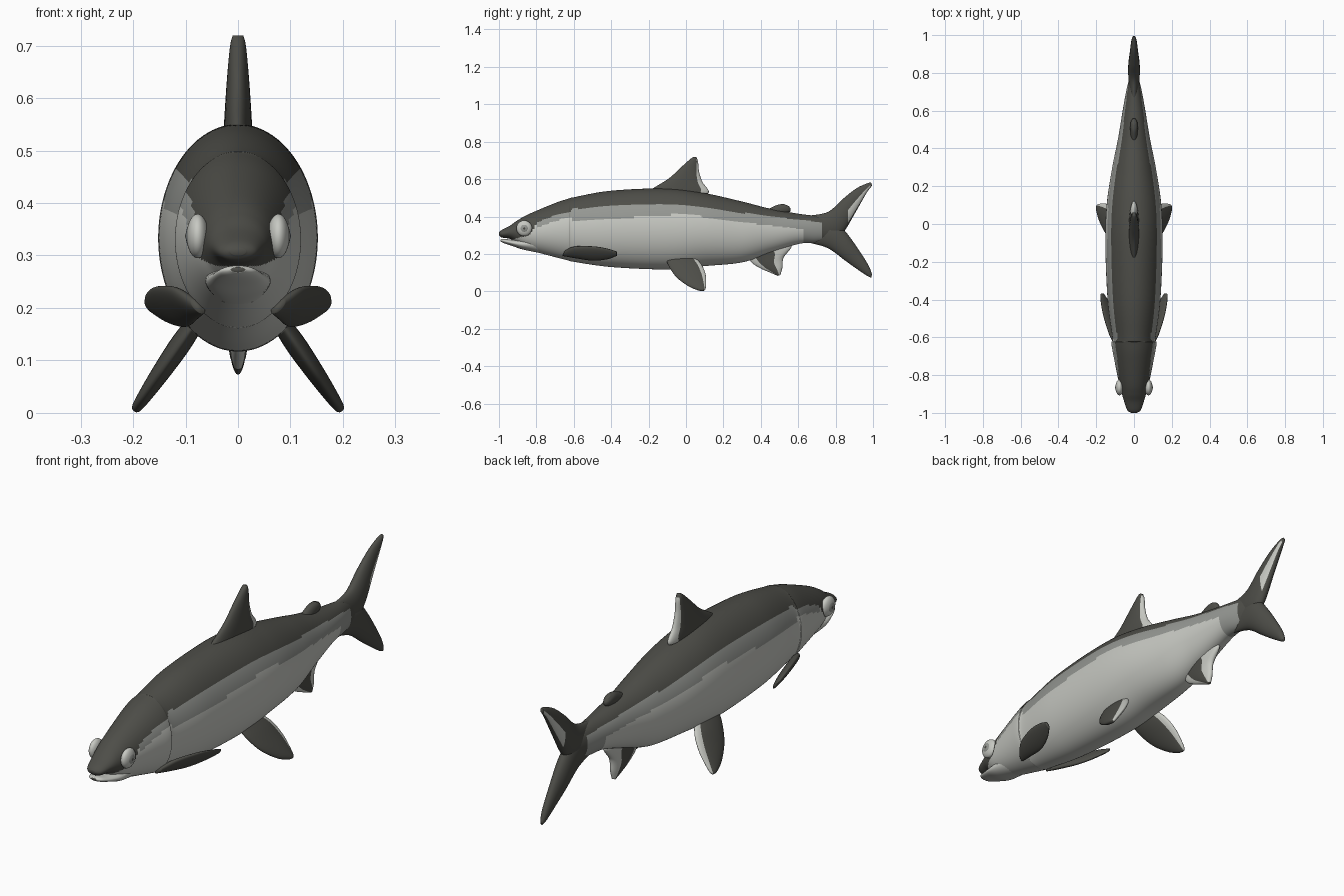
import bpy
import bmesh
import math
from mathutils import Vector

cube = bpy.data.objects.get("Cube")
if cube:
    bpy.data.objects.remove(cube)


def make_material(name, colour):
    mat = bpy.data.materials.new(name)
    mat.use_nodes = True
    mat.diffuse_color = (*colour, 1)
    mat.node_tree.nodes["Principled BSDF"].inputs["Base Color"].default_value = (*colour, 1)
    return mat


PALETTE = [
    make_material("dark olive grey", (0.075, 0.075, 0.065)),
    make_material("mid grey", (0.3, 0.31, 0.29)),
    make_material("pale silver", (0.57, 0.58, 0.54)),
]
DARK, MID, PALE = range(len(PALETTE))


def smooth_rows(rows, steps):
    """Refine rows of numbers with a Catmull-Rom spline."""
    rows = [Vector(r) for r in rows]
    result = []
    for i in range(len(rows) - 1):
        a, b = rows[max(i - 1, 0)], rows[i]
        c, d = rows[i + 1], rows[min(i + 2, len(rows) - 1)]
        for s in range(steps):
            t = s / steps
            result.append(b + (c - a) * (t / 2)
                          + (a * 2 - b * 5 + c * 4 - d) * (t * t / 2)
                          + (b * 3 - a - c * 3 + d) * (t ** 3 / 2))
    return result + [rows[-1]]


def line_at(points, y):
    """Height of a broken line at y."""
    for (ya, za), (yb, zb) in zip(points, points[1:]):
        if y <= yb:
            return za + (zb - za) * max(0, (y - ya) / (yb - ya))
    return points[-1][1]


def loft(name, rings, colour_rule):
    """Skin closed rings, cap both ends, colour the faces by a rule."""
    bm = bmesh.new()
    loops = [[bm.verts.new(p) for p in ring] for ring in rings]
    count = len(loops[0])
    for r, (low, high) in enumerate(zip(loops, loops[1:])):
        for i in range(count):
            j = (i + 1) % count
            face = bm.faces.new((low[i], low[j], high[j], high[i]))
            face.material_index = colour_rule(face.calc_center_median(),
                                              r / len(loops), (i + 0.5) / count)
    bm.faces.new(loops[0])
    bm.faces.new(loops[-1])
    bmesh.ops.recalc_face_normals(bm, faces=bm.faces)
    mesh = bpy.data.meshes.new(name)
    bm.to_mesh(mesh)
    bm.free()
    return finish(name, mesh)


def finish(name, mesh):
    obj = bpy.data.objects.new(name, mesh)
    bpy.context.collection.objects.link(obj)
    for mat in PALETTE:
        mesh.materials.append(mat)
    for poly in mesh.polygons:
        poly.use_smooth = True
    return obj


def trunk(name, rows, colour_rule, steps=12, sides=96):
    """Elliptical loft along y; rows are (y, bottom, top, half width)."""
    rings = []
    for y, bottom, top, half in smooth_rows(rows, steps):
        mid, tall = (top + bottom) / 2, (top - bottom) / 2
        angles = [math.tau * i / sides for i in range(sides)]
        rings.append([(half * math.cos(a), y, mid + tall * math.sin(a)) for a in angles])
    return loft(name, rings, colour_rule)


def fin(name, rows, pale_rule, plane=(0, 0, 0), side=1, steps=8, sides=40):
    """Lens-section fin; rows are (lead y, lead z, trail y, trail z, half thickness).
    The fin lies in the plane x = c + a*y + b*z."""
    c, a, b = plane
    normal = Vector((1, -a, -b)).normalized()
    rings = []
    for ly, lz, ty, tz, thick in smooth_rows(rows, steps):
        ring = []
        for i in range(sides):
            angle = math.tau * i / sides
            t = (1 - math.cos(angle)) / 2
            y, z = ly + (ty - ly) * t, lz + (tz - lz) * t
            point = Vector((c + a * y + b * z, y, z)) + normal * thick * math.sin(angle)
            point.x *= side
            ring.append(point)
        rings.append(ring)

    def rule(centre, along, around):
        chord = (1 - math.cos(math.tau * around)) / 2
        return PALE if pale_rule(along, chord) else DARK
    return loft(name, rings, rule)


# Body with gill cover step, dark back, grey flank band and silver belly
BACK_LINE = [(-0.61, 0.44), (-0.3, 0.465), (0, 0.46), (0.3, 0.42), (0.5, 0.395), (0.72, 0.37)]
FLANK_LINE = [(-0.61, 0.375), (-0.2, 0.4), (0, 0.415), (0.2, 0.38), (0.6, 0.335)]
HEAD_LINE = [(-1, 0.28), (-0.92, 0.28), (-0.84, 0.3), (-0.79, 0.37), (-0.72, 0.4), (-0.61, 0.43)]


def body_colour(p, along, around):
    if p.y > 0.73:
        return DARK
    if p.y < -0.61:
        edge = line_at(HEAD_LINE, p.y)
        if p.z > edge:
            return DARK
        return MID if p.y > -0.8 and p.z > edge - 0.03 else PALE
    if p.z > line_at(BACK_LINE, p.y):
        return DARK
    if p.y > 0.63 or p.z > line_at(FLANK_LINE, p.y):
        return MID
    return PALE


trunk("body", [
    (-1, 0.3, 0.315, 0.015), (-0.985, 0.288, 0.328, 0.036), (-0.94, 0.28, 0.352, 0.052),
    (-0.9, 0.255, 0.38, 0.064), (-0.84, 0.222, 0.413, 0.08), (-0.7, 0.183, 0.472, 0.108),
    (-0.63, 0.165, 0.495, 0.12), (-0.6, 0.158, 0.503, 0.115), (-0.4, 0.13, 0.538, 0.14),
    (-0.1, 0.117, 0.55, 0.152), (0.1, 0.135, 0.525, 0.145), (0.3, 0.155, 0.48, 0.115),
    (0.45, 0.205, 0.442, 0.085), (0.6, 0.253, 0.415, 0.06), (0.7, 0.262, 0.402, 0.042),
    (0.8, 0.285, 0.38, 0.018)], body_colour)

# Lower jaw, leaving a mouth slit under the snout
trunk("lower_jaw", [
    (-0.992, 0.268, 0.278, 0.014), (-0.975, 0.258, 0.281, 0.034), (-0.93, 0.243, 0.276, 0.05),
    (-0.87, 0.223, 0.28, 0.062), (-0.78, 0.205, 0.3, 0.06)],
    lambda p, along, around: PALE, steps=6, sides=40)

# Tail lobes
fin("tail_upper_lobe", [
    (0.66, 0.405, 0.7, 0.29, 0.02), (0.76, 0.425, 0.8, 0.29, 0.03), (0.84, 0.495, 0.845, 0.32, 0.03),
    (0.91, 0.55, 0.905, 0.42, 0.022), (0.97, 0.578, 0.965, 0.525, 0.014),
    (0.99, 0.582, 0.995, 0.565, 0.006)],
    lambda along, chord: 0.45 < along < 0.9 and 0.5 < chord < 0.9)
fin("tail_lower_lobe", [
    (0.66, 0.26, 0.7, 0.38, 0.02), (0.76, 0.23, 0.8, 0.36, 0.03), (0.85, 0.165, 0.848, 0.325, 0.03),
    (0.91, 0.122, 0.915, 0.235, 0.022), (0.97, 0.082, 0.975, 0.14, 0.014),
    (0.99, 0.073, 0.995, 0.09, 0.006)],
    lambda along, chord: False)

# Fins on the centre line
fin("dorsal_fin", [
    (-0.24, 0.51, 0.07, 0.49, 0.028), (-0.17, 0.555, 0.122, 0.53, 0.027),
    (-0.09, 0.605, 0.088, 0.585, 0.024), (-0.03, 0.66, 0.07, 0.64, 0.02),
    (0.02, 0.705, 0.064, 0.695, 0.015), (0.04, 0.719, 0.055, 0.719, 0.01)],
    lambda along, chord: 0.15 < along < 0.85 and chord > 0.86)
fin("adipose_fin", [
    (0.4, 0.42, 0.5, 0.41, 0.018), (0.46, 0.45, 0.55, 0.422, 0.02),
    (0.495, 0.464, 0.56, 0.438, 0.018), (0.525, 0.466, 0.55, 0.456, 0.01)],
    lambda along, chord: False)
fin("anal_fin", [
    (0.33, 0.2, 0.53, 0.27, 0.024), (0.35, 0.155, 0.565, 0.24, 0.022),
    (0.4, 0.122, 0.522, 0.18, 0.02), (0.45, 0.1, 0.515, 0.125, 0.016),
    (0.49, 0.083, 0.505, 0.088, 0.008)],
    lambda along, chord: chord > 0.6 or chord < 0.12)

# Paired fins and eyes
for label, side in (("left", 1), ("right", -1)):
    fin(label + "_pelvic_fin", [
        (-0.11, 0.18, 0.05, 0.18, 0.016), (-0.09, 0.13, 0.085, 0.14, 0.02),
        (-0.05, 0.075, 0.105, 0.09, 0.018), (0.01, 0.03, 0.108, 0.045, 0.014),
        (0.06, 0.008, 0.105, 0.015, 0.01), (0.085, 0.003, 0.098, 0.005, 0.005)],
        lambda along, chord: chord > 0.85, plane=(0.2, 0, -0.69), side=side)
    fin(label + "_pectoral_fin", [
        (-0.66, 0.19, -0.65, 0.215, 0.008), (-0.6, 0.18, -0.6, 0.238, 0.014),
        (-0.5, 0.165, -0.5, 0.24, 0.014), (-0.42, 0.172, -0.42, 0.228, 0.01),
        (-0.37, 0.19, -0.37, 0.212, 0.005)],
        lambda along, chord: False, plane=(0.13, 0.33, 0.8), side=side)
    for part, colour, x, radius in (("eye", PALE, 0.074, 0.042), ("iris", MID, 0.082, 0.028),
                                    ("pupil", DARK, 0.088, 0.011)):
        bm = bmesh.new()
        bmesh.ops.create_uvsphere(bm, u_segments=32, v_segments=20, radius=1)
        for vert in bm.verts:
            vert.co = Vector((vert.co.x * (0.1 - x) * 0.8, vert.co.y * radius, vert.co.z * radius))
            vert.co += Vector(((x + 0.003) * side, -0.865, 0.337))
        for face in bm.faces:
            face.material_index = colour
        mesh = bpy.data.meshes.new(part)
        bm.to_mesh(mesh)
        bm.free()
        finish(label + "_" + part, mesh)
